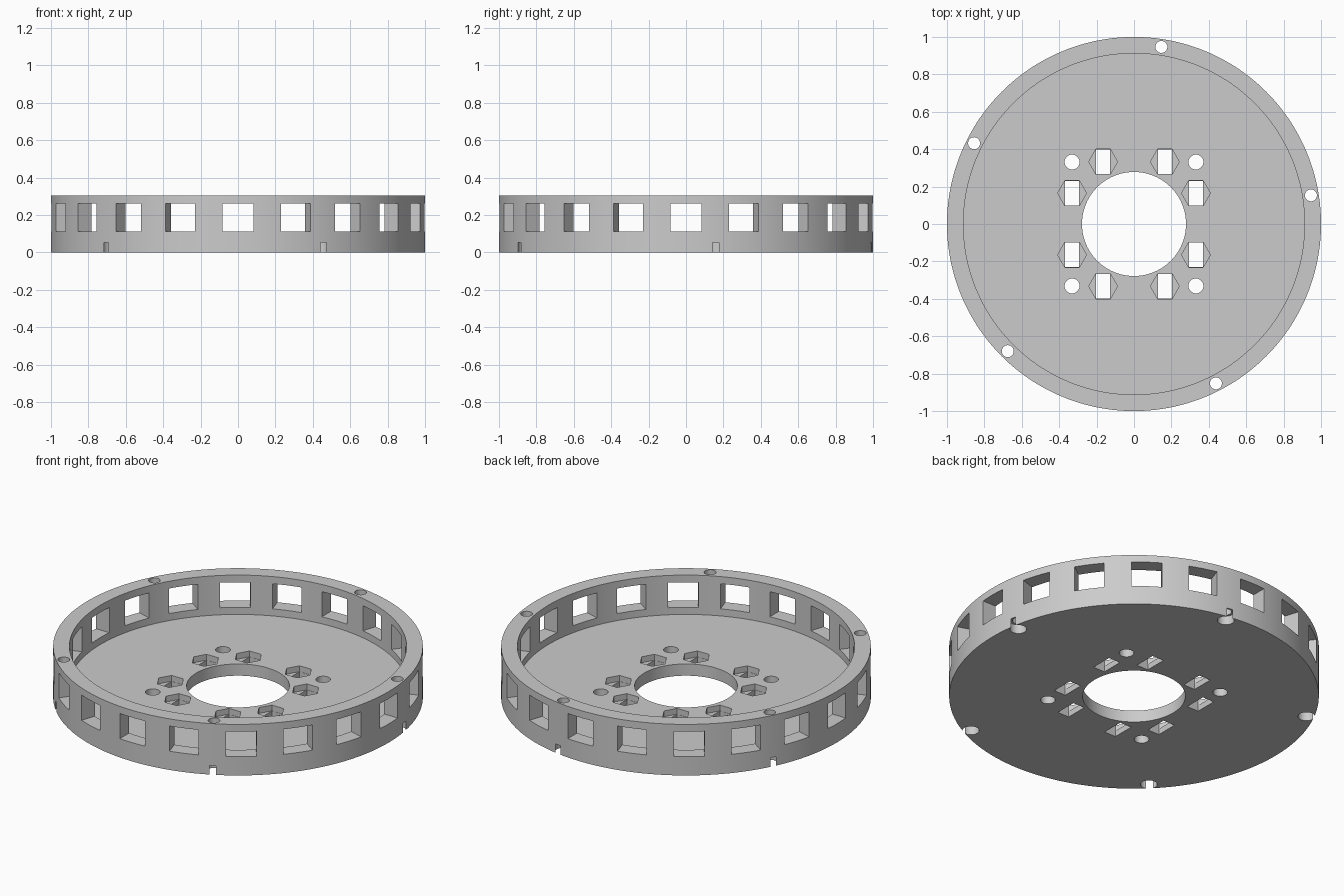
import bpy
import bmesh
from math import radians, pi, cos, sin
from mathutils import Matrix, Vector

if "Cube" in bpy.data.objects:
    bpy.data.objects.remove(bpy.data.objects["Cube"])

HEIGHT, FLOOR = 0.305, 0.07
SEGMENTS = 240

grey = bpy.data.materials.new("light_grey")
grey.use_nodes = True
COLOUR = (0.6, 0.6, 0.6, 1)
grey.diffuse_color = COLOUR
grey.node_tree.nodes["Principled BSDF"].inputs["Base Color"].default_value = COLOUR


def make_object(name, bm):
    bmesh.ops.recalc_face_normals(bm, faces=bm.faces)
    mesh = bpy.data.meshes.new(name)
    bm.to_mesh(mesh)
    bm.free()
    mesh.materials.append(grey)
    obj = bpy.data.objects.new(name, mesh)
    bpy.context.collection.objects.link(obj)
    return obj


def add_prism(bm, x, y, radius, bottom, top, sides=32):
    place = Matrix.Translation((x, y, (bottom + top) / 2))
    # Turn so that a corner points along x
    place = place @ Matrix.Rotation(pi / 2, 4, "Z")
    bmesh.ops.create_cone(bm, cap_ends=True, segments=sides, radius1=radius,
                          radius2=radius, depth=top - bottom, matrix=place)


def add_box(bm, centre, size, angle=0):
    place = (Matrix.Rotation(angle, 4, "Z") @ Matrix.Translation(centre)
             @ Matrix.Diagonal((*size, 1)))
    bmesh.ops.create_cube(bm, size=1, matrix=place)


# Tray: a closed cross-section spun around the axis
bm = bmesh.new()
profile = [(0.278, 0), (1, 0), (1, HEIGHT), (0.912, HEIGHT), (0.912, FLOOR), (0.278, FLOOR)]
points = [bm.verts.new((r, 0, z)) for r, z in profile]
edges = [bm.edges.new((points[i - 1], points[i])) for i in range(len(points))]
bmesh.ops.spin(bm, geom=points + edges, axis=(0, 0, 1), cent=(0, 0, 0),
               angle=2 * pi, steps=SEGMENTS, use_merge=True)
bmesh.ops.remove_doubles(bm, verts=bm.verts, dist=0.0001)
tray = make_object("ring_tray", bm)

through = bmesh.new()
pockets = bmesh.new()

# Windows around the wall
for i in range(20):
    add_box(through, Vector((0.95, 0, 0.187)), (0.3, 0.165, 0.15), radians(18 * i))

# Rim screw holes, with wider recesses underneath that break the outer wall
for i in range(5):
    a = radians(9.2 + 72 * i)
    x, y = 0.958 * cos(a), 0.958 * sin(a)
    add_prism(through, x, y, 0.032, -0.1, 0.4)
    add_prism(pockets, x, y, 0.0455, -0.1, 0.053)

# Floor holes, and hexagonal pockets with rectangular slots
for sx in (-1, 1):
    for sy in (-1, 1):
        add_prism(through, 0.331 * sx, 0.331 * sy, 0.04, -0.1, 0.2)
        for px, py in ((0.165, 0.333), (0.331, 0.165)):
            x, y = px * sx, py * sy
            add_box(through, Vector((x, y, 0)), (0.076, 0.131, 0.4))
            add_prism(pockets, x, y, 0.077, 0.035, 0.2, 6)

# Cut the openings, then the pockets
bpy.context.view_layer.objects.active = tray
tray.select_set(True)
for name, cutter_mesh in (("through_cutter", through), ("pocket_cutter", pockets)):
    cutter = make_object(name, cutter_mesh)
    cutter.hide_render = True
    cut = tray.modifiers.new(name, "BOOLEAN")
    cut.operation = "DIFFERENCE"
    cut.solver = "EXACT"
    cut.object = cutter
    bpy.ops.object.modifier_apply(modifier=cut.name)
    bpy.data.objects.remove(cutter)

bpy.ops.object.shade_smooth_by_angle(angle=radians(30))
